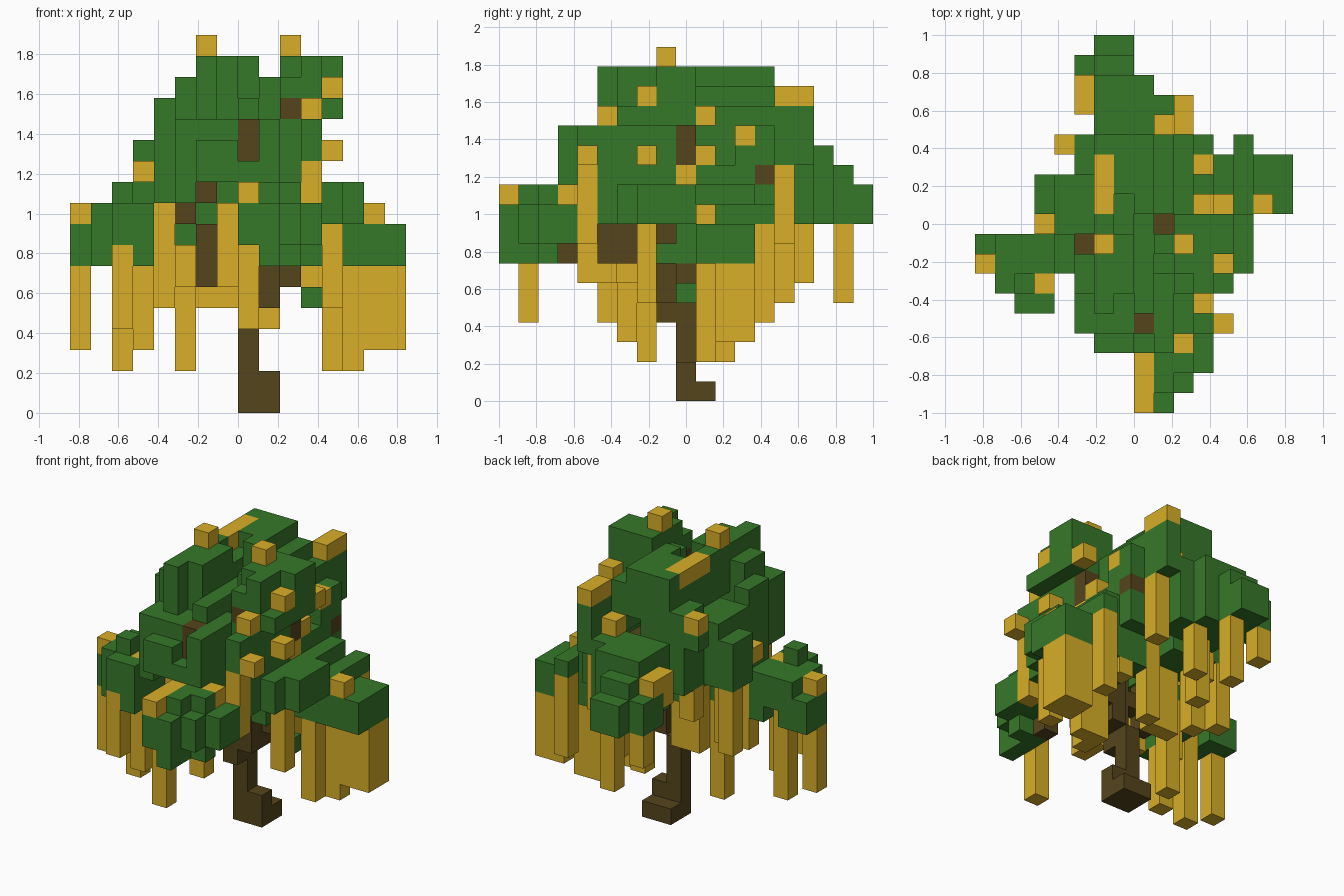
import bpy
import bmesh
from mathutils import Vector

default_cube = bpy.data.objects.get("Cube")
if default_cube:
    bpy.data.objects.remove(default_cube, do_unlink=True)

UNIT = 2 / 19                      # edge of one block
ORIGIN = Vector((-8, -9.5, 0))     # grid corner, in blocks
cells = {}                         # (x, y, z) block -> part name


def span(value):
    """A single number or an inclusive (first, last) pair."""
    first, last = value if isinstance(value, tuple) else (value, value)
    return range(first, last + 1)


def fill(part, boxes):
    """Fill boxes of blocks; later parts replace earlier ones."""
    for xs, ys, zs in boxes:
        for x in span(xs):
            for y in span(ys):
                for z in span(zs):
                    cells[x, y, z] = part


# Left bough of leaves
fill("leaves", [
    (0, (7, 8), (7, 8)), (1, (6, 8), (7, 9)), (2, (5, 8), (8, 9)),
    (2, 6, 10), (3, (5, 8), (7, 9)), (4, (7, 8), (10, 14)),
    (3, (10, 11), (10, 12)), (4, (9, 11), (10, 13)), (5, 9, 8),
    (5, (9, 11), (11, 13)), (5, (12, 13), (10, 14)), (4, 13, 13),
])

# Right bough of leaves
fill("leaves", [
    ((12, 15), (10, 12), (7, 8)), (13, (10, 12), 9), (13, 13, 9),
    (12, (10, 12), (9, 10)), (13, (7, 9), (9, 10)), (12, (6, 9), (9, 10)),
    ((10, 11), (10, 12), (7, 8)), (10, 9, (7, 8)), (10, 8, 7),
])

# Front bough of leaves
fill("leaves", [
    (8, (0, 1), (8, 9)), (9, (0, 2), (7, 9)), (10, 1, (8, 9)),
    (9, (1, 2), 10), (10, 2, (7, 10)), (11, (2, 3), (8, 9)), (8, (2, 3), 9),
    ((9, 10), (3, 4), (8, 9)), ((8, 11), (5, 8), 9), (11, 9, 5),
])

# Back bough of leaves
fill("leaves", [
    ((6, 9), (14, 15), (9, 12)), (10, (14, 15), (12, 14)),
    ((6, 8), 16, (9, 12)), (5, (16, 17), (9, 10)),
    ((6, 7), 17, (9, 11)), ((6, 7), 18, (9, 10)),
])

# Middle of the crown
fill("leaves", [
    (5, (4, 5), (10, 13)), (5, (6, 7), (10, 15)), ((6, 7), (9, 12), (9, 12)),
    ((6, 7), 3, (11, 12)), ((6, 7), (4, 7), (11, 13)), (8, 3, 11),
    (8, (5, 9), (11, 14)), (9, (3, 6), (10, 13)), (11, (4, 8), (10, 13)),
    (10, (6, 9), (11, 13)), (10, (10, 13), (9, 14)),
    (11, (9, 11), (9, 11)), (11, (12, 13), (9, 13)),
])

# Top of the crown
fill("leaves", [
    (6, 5, (14, 16)), ((6, 7), (6, 8), (14, 16)),
    ((6, 7), (9, 13), (13, 15)), (6, (9, 13), 16), (7, (11, 13), 16),
    (8, (10, 13), (14, 16)), (9, 8, (12, 15)), (9, (10, 13), (13, 15)),
    (10, (7, 9), (14, 16)), (10, 6, 15), (11, (6, 9), (14, 16)),
    (12, (6, 7), 14), (12, (8, 9), (14, 16)),
])

# Strands hanging under the boughs
fill("hanging_strands", [
    (0, 7, (3, 6)), (2, 7, (2, 7)), (3, 6, (3, 6)), (2, 5, (4, 7)),
    (5, 9, (2, 7)), (4, 8, (5, 9)), (4, 10, (6, 9)), (5, 6, (6, 7)),
    (7, (4, 5), (6, 9)), (5, 12, (8, 9)), ((6, 7), 10, (5, 8)),
    (8, 1, (4, 7)), (12, 7, (5, 8)), (12, (10, 11), (2, 6)),
    (13, 11, (2, 6)), ((14, 15), (11, 12), (3, 6)), (13, 13, (4, 8)),
    (10, 14, (8, 11)), (7, 14, (5, 8)), (8, 15, (6, 9)), (7, 17, (5, 8)),
    (5, 17, (7, 8)), (11, 4, (8, 11)), (11, 12, 6), (9, 12, (4, 8)),
    (3, 11, (6, 9)),
])

# Single yellow tufts on the crown
fill("yellow_tufts", [
    (6, 8, 17), (10, 8, 17), (12, 7, 15), (12, 10, 14), (11, 5, 14),
    (12, 4, 12), (12, 7, 12), (11, 10, 12), (6, (10, 12), 16),
    (10, (14, 15), 15), (9, 14, 13), (4, 13, 14), (11, 12, 13),
    (5, 15, (10, 11)), (5, 16, 11), (3, 9, 11), (0, 7, 9), (3, 6, 9),
    (14, 10, 9), (8, (0, 2), 10), (10, 3, 10), (11, 9, 11),
])

# Trunk, foot and branches
fill("trunk", [
    (8, 9, (0, 4)), (9, 9, (0, 1)), ((8, 9), 10, 0), (8, 8, (4, 8)),
    (9, 8, (5, 6)), (9, 9, (5, 13)),
])
fill("branches", [
    (6, 8, (6, 8)), (7, 8, 7), (5, 8, (9, 11)), (6, 8, 10),
    (8, (5, 6), (7, 8)), (8, 7, 7), (9, 3, 7), (8, 4, (9, 13)), (10, 9, 6),
    (9, (10, 12), 11), (10, 6, 14), (11, 13, 11), (11, 9, (12, 13)),
])


def material(name, colour):
    mat = bpy.data.materials.new(name)
    mat.use_nodes = True
    mat.diffuse_color = (*colour, 1)
    shader = mat.node_tree.nodes["Principled BSDF"]
    shader.inputs["Base Color"].default_value = (*colour, 1)
    return mat


green = material("leaf green", (0.037, 0.19, 0.022))
yellow = material("golden yellow", (0.69, 0.43, 0.021))
brown = material("bark brown", (0.09, 0.06, 0.012))


def build(part, mat):
    """Skin a part's blocks, leaving out faces hidden by a neighbour."""
    bm = bmesh.new()
    for cell in [c for c, owner in cells.items() if owner == part]:
        centre = Vector(cell) + Vector((0.5, 0.5, 0.5))
        for axis in range(3):
            for sign in (-1, 1):
                normal = Vector((0, 0, 0))
                normal[axis] = sign
                if tuple(int(a + b) for a, b in zip(cell, normal)) in cells:
                    continue
                side = Vector((0, 0, 0))
                side[(axis + 1) % 3] = 1
                up = normal.cross(side)
                corners = (-side - up, side - up, side + up, up - side)
                bm.faces.new([
                    bm.verts.new((centre + (normal + c) / 2 + ORIGIN) * UNIT)
                    for c in corners])
    bmesh.ops.remove_doubles(bm, verts=bm.verts, dist=UNIT / 100)
    mesh = bpy.data.meshes.new(part)
    bm.to_mesh(mesh)
    bm.free()
    mesh.materials.append(mat)
    obj = bpy.data.objects.new(part, mesh)
    bpy.context.collection.objects.link(obj)


for part, mat in (("leaves", green), ("hanging_strands", yellow),
                  ("yellow_tufts", yellow), ("trunk", brown),
                  ("branches", brown)):
    build(part, mat)
